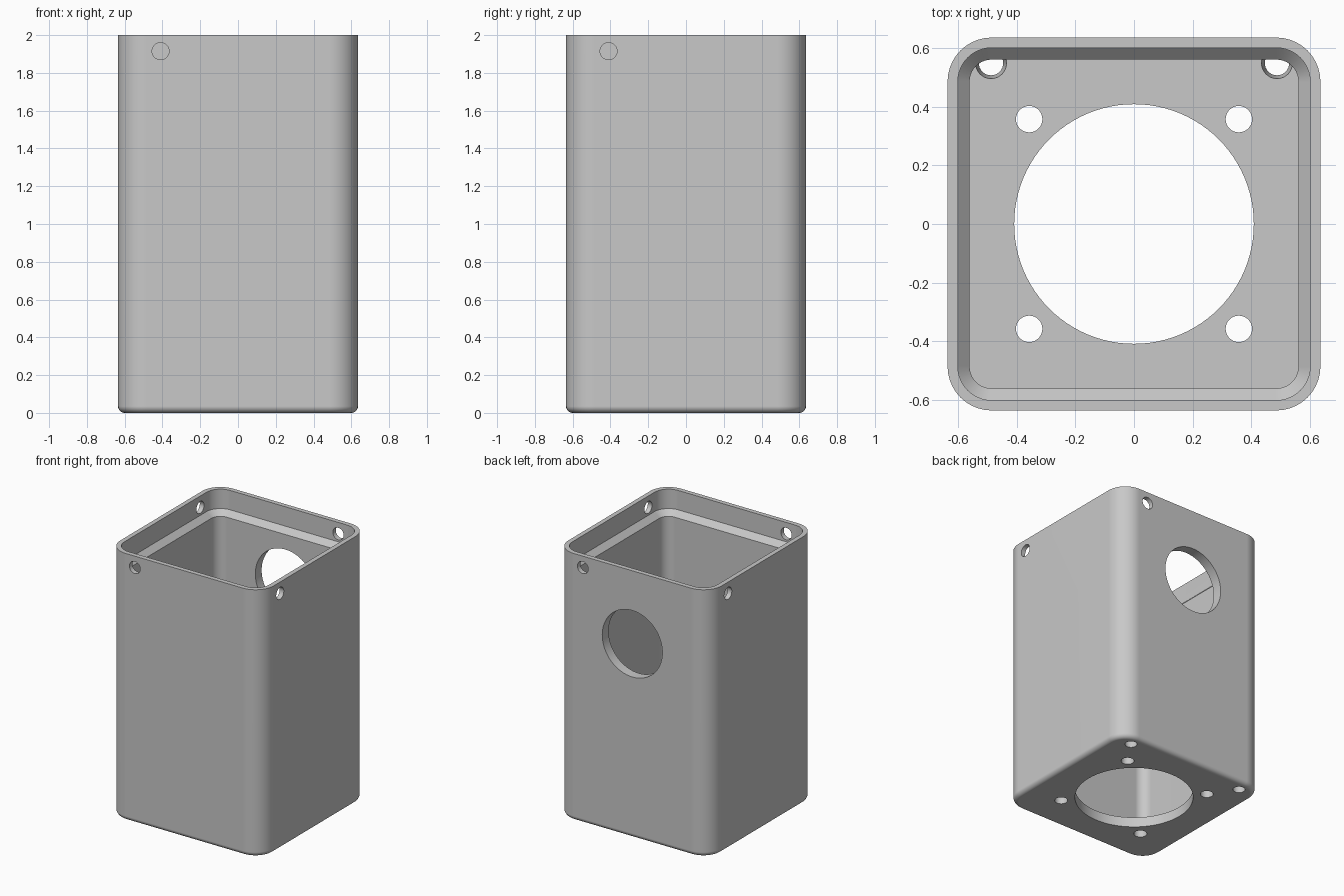
import bpy
import bmesh
from math import sin, cos, pi
from mathutils import Matrix, Vector

if "Cube" in bpy.data.objects:
    bpy.data.objects.remove(bpy.data.objects["Cube"], do_unlink=True)

HALF, CORNER = 0.635, 0.15      # outer shell
LIP, POCKET = 0.60, 0.56        # half widths of the lid recess and the inside
FLOOR, LEDGE = 0.075, 1.855     # heights of the floor and the ledge top
FILLET = 0.035

grey = bpy.data.materials.new("plain_grey")
grey.use_nodes = True
grey.diffuse_color = (0.58, 0.58, 0.58, 1)
grey.node_tree.nodes["Principled BSDF"].inputs["Base Color"].default_value = grey.diffuse_color


def make_object(name, bm):
    mesh = bpy.data.meshes.new(name)
    bm.to_mesh(mesh)
    bm.free()
    mesh.materials.append(grey)
    obj = bpy.data.objects.new(name, mesh)
    bpy.context.collection.objects.link(obj)
    return obj


def rounded_ring(bm, half, z, steps=10):
    """Rounded square whose corners share the shell's corner centres."""
    centre = HALF - CORNER
    radius = half - centre
    ring = []
    for quarter in range(4):
        turn = Matrix.Rotation(quarter * pi / 2, 3, "Z")
        for i in range(steps + 1):
            a = i / steps * pi / 2
            ring.append(bm.verts.new(turn @ Vector((centre + radius * cos(a), centre + radius * sin(a), z))))
    return ring


# Shell: outside from the filleted base up, over the rim, and down the inside
profile = []
for i in range(7):
    a = i / 6 * pi / 2
    profile.append((HALF - FILLET * (1 - sin(a)), FILLET * (1 - cos(a))))
profile += [(HALF, 2.0), (LIP, 2.0), (LIP, LEDGE), (POCKET, LEDGE - LIP + POCKET), (POCKET, FLOOR)]

bm = bmesh.new()
rings = [rounded_ring(bm, half, z) for half, z in profile]
for low, high in zip(rings, rings[1:]):
    for i in range(len(low)):
        j = (i + 1) % len(low)
        bm.faces.new((low[i], low[j], high[j], high[i]))
bm.faces.new(rings[0][::-1])
bm.faces.new(rings[-1])
bmesh.ops.recalc_face_normals(bm, faces=bm.faces)
housing = make_object("square_housing", bm)

# Cutters for every hole
bm = bmesh.new()


def drill(start, end, r_start, r_end=None, sides=32):
    start, end = Vector(start), Vector(end)
    axis = end - start
    place = Matrix.Translation((start + end) / 2) @ axis.to_track_quat("Z", "Y").to_matrix().to_4x4()
    bmesh.ops.create_cone(bm, cap_ends=True, segments=sides, radius1=r_start,
                          radius2=r_end or r_start, depth=axis.length, matrix=place)


# Base: large opening with four screw holes
drill((0, 0, -0.1), (0, 0, 0.2), 0.408, sides=96)
for x in (-0.357, 0.357):
    for y in (-0.357, 0.357):
        drill((x, y, -0.1), (x, y, 0.2), 0.045)

# Base: two tapered holes beside the back wall
for x in (-0.487, 0.487):
    drill((x, 0.548, -0.01), (x, 0.548, FLOOR + 0.0005), 0.04, 0.053)

# Back: round port
drill((0, 0.45, 1.454), (0, 0.75, 1.454), 0.249, sides=64)

# Rim: one lid screw hole on each side
for quarter in range(4):
    turn = Matrix.Rotation(quarter * pi / 2, 3, "Z")
    drill(turn @ Vector((-0.41, -0.52, 1.915)), turn @ Vector((-0.41, -0.75, 1.915)), 0.045)

cutter = make_object("hole_cutter", bm)
cutter.hide_render = True

# Cut the holes and drop the cutter
bpy.ops.object.select_all(action="DESELECT")
housing.select_set(True)
bpy.context.view_layer.objects.active = housing
cut = housing.modifiers.new("holes", "BOOLEAN")
cut.operation = "DIFFERENCE"
cut.solver = "EXACT"
cut.object = cutter
bpy.ops.object.modifier_apply(modifier=cut.name)
bpy.data.objects.remove(cutter, do_unlink=True)

# Smooth the rounded edges while the flat walls stay flat
bpy.ops.object.shade_smooth_by_angle(angle=pi / 6)
normals = housing.modifiers.new("flat_walls", "WEIGHTED_NORMAL")
normals.keep_sharp = True
